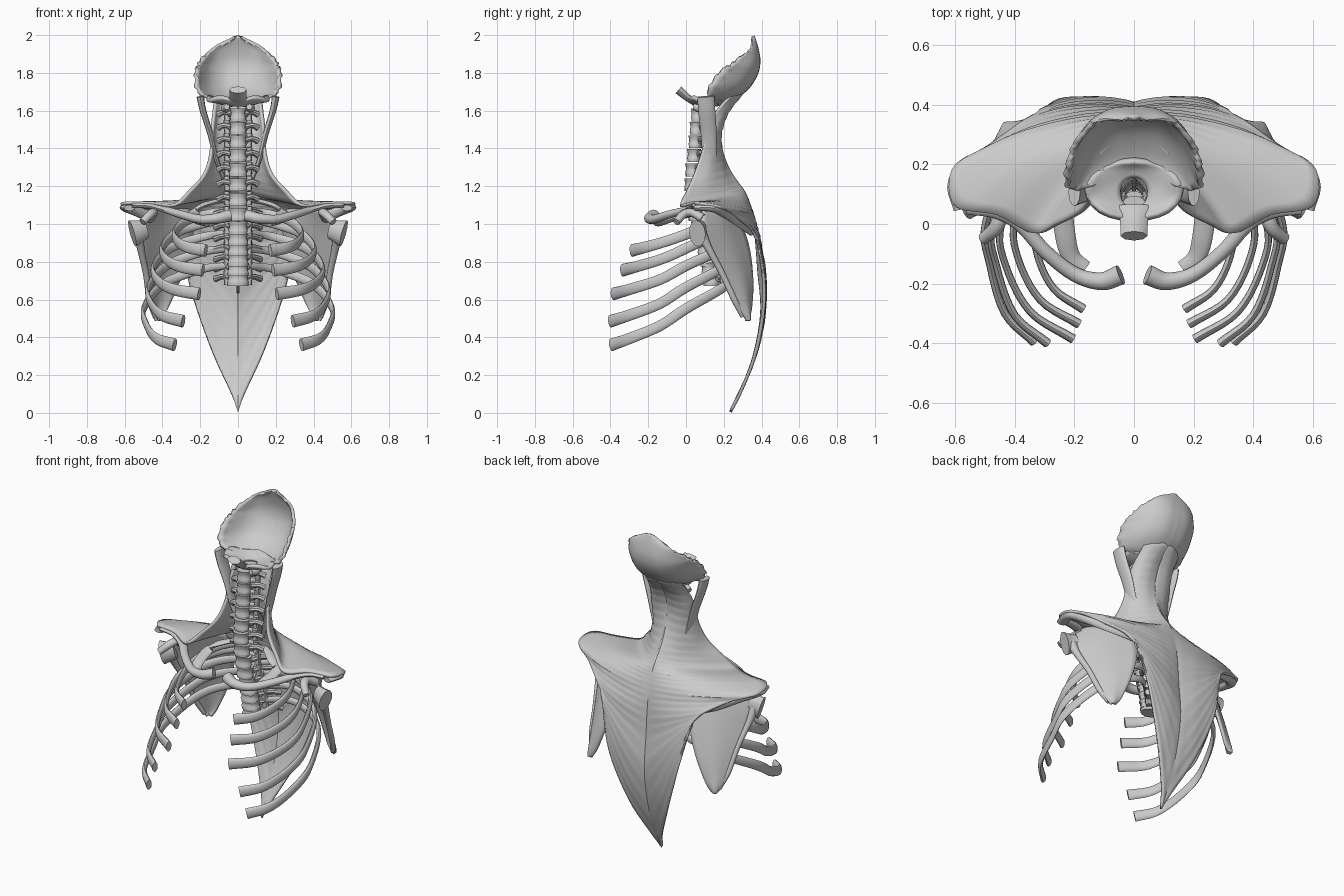
import bpy, bmesh, math, random
from mathutils import Vector as V

random.seed(4)


def spline(pts, steps):
    """Catmull-Rom samples through pts (tuples of any length)."""
    p = [V(q) for q in pts]
    p = [p[0] * 2 - p[1]] + p + [p[-1] * 2 - p[-2]]
    out = []
    for i in range(1, len(p) - 2):
        a, b, c, d = p[i - 1:i + 3]
        for k in range(steps):
            t = k / steps
            out.append(0.5 * (2 * b + (c - a) * t + (2 * a - 5 * b + 4 * c - d) * t * t
                              + (3 * b - a - 3 * c + d) * t ** 3))
    return out + [p[-2]]


def sweep(bm, pts, w, h, up=(0, 0, 1), n=12, steps=5):
    """Tube with an elliptical section; w, h are half sizes per control point."""
    w = w if isinstance(w, (list, tuple)) else [w] * len(pts)
    h = h if isinstance(h, (list, tuple)) else [h] * len(pts)
    path = spline(pts, steps)
    size = spline(list(zip(w, h)), steps)
    rings = []
    for i, p in enumerate(path):
        t = (path[min(i + 1, len(path) - 1)] - path[max(i - 1, 0)]).normalized()
        side = t.cross(V(up)).normalized()
        u = side.cross(t)
        a, b = size[i]
        rings.append([bm.verts.new(p + side * a * math.cos(2 * math.pi * k / n)
                                   + u * b * math.sin(2 * math.pi * k / n)) for k in range(n)])
    for r, s in zip(rings, rings[1:]):
        for k in range(n):
            bm.faces.new((r[k], r[(k + 1) % n], s[(k + 1) % n], s[k]))
    bm.faces.new(rings[0][::-1])
    bm.faces.new(rings[-1])


def sheet(bm, rows, nu=5, nv=5, tweak=None):
    """Smooth surface through rows of points; tweak(i, j, ni, nj, p) edits samples."""
    cols = [spline(c, nv) for c in zip(*rows)]
    grid = [spline(r, nu) for r in zip(*cols)]
    if tweak:
        for i, r in enumerate(grid):
            for j, p in enumerate(r):
                tweak(i, j, len(grid) - 1, len(r) - 1, p)
    g = [[bm.verts.new(p) for p in r] for r in grid]
    for r, s in zip(g, g[1:]):
        for j in range(len(r) - 1):
            bm.faces.new((r[j], r[j + 1], s[j + 1], s[j]))


def finish(name, bm, mirror=False, solid=0):
    bmesh.ops.remove_doubles(bm, verts=bm.verts, dist=1e-5)
    bmesh.ops.recalc_face_normals(bm, faces=bm.faces)
    me = bpy.data.meshes.new(name)
    bm.to_mesh(me)
    bm.free()
    ob = bpy.data.objects.new(name, me)
    bpy.context.collection.objects.link(ob)
    bpy.ops.object.select_all(action='DESELECT')
    ob.select_set(True)
    bpy.context.view_layer.objects.active = ob
    bpy.ops.object.shade_smooth_by_angle(angle=math.radians(40))
    if solid:
        m = ob.modifiers.new("thickness", 'SOLIDIFY')
        m.thickness, m.offset = solid, 0
    if mirror:
        ob.modifiers.new("mirror", 'MIRROR').merge_threshold = 0.002
    return ob


# Back muscle: midline y, z; outer edge x, y, z; backward and sideways bulge.
# The rows follow the fibres, so the lower ones fan up to the shoulder blade.
muscle = [(.30, 1.70, .12, .24, 1.69, .02, 0), (.215, 1.6, .13, .15, 1.58, .03, .02),
          (.18, 1.5, .14, .11, 1.48, .03, .03), (.185, 1.4, .145, .08, 1.37, .03, .03),
          (.22, 1.3, .18, .04, 1.26, .03, .03), (.27, 1.22, .26, 0, 1.17, .03, .01),
          (.30, 1.18, .34, -.03, 1.10, .05, 0), (.32, 1.14, .46, .03, 1.11, .06, 0),
          (.335, 1.10, .60, .06, 1.11, .065, 0), (.35, 1.05, .61, .18, 1.09, .05, 0),
          (.365, .98, .50, .25, 1.05, .04, 0), (.375, .89, .39, .33, .99, .03, 0),
          (.385, .75, .34, .36, .95, .025, 0), (.40, .52, .32, .375, .925, .03, 0),
          (.345, .25, .31, .38, .905, .055, .02), (.235, .005, .30, .385, .89, .088, .04)]
rows = []
for my, mz, ex, ey, ez, b, bx in muscle:
    rows.append([(ex * t + 4 * bx * (t - .1) * (1 - t) * (t > 0), my + (ey - my) * t + 4 * b * t * (1 - t),
                  mz + (ez - mz) * t) for t in (0, .12, .35, .68, 1)])


def fibres(i, j, ni, nj, p):
    p.y += .002 * (i % 3 - 1) * math.sin(math.pi * j / nj)


bm = bmesh.new()
sheet(bm, rows, 5, 6, fibres)
finish("back_muscle", bm, True, .016)

# Neck strap muscle
bm = bmesh.new()
sweep(bm, [(.2, .105, 1.675), (.185, .11, 1.6), (.148, .12, 1.48), (.11, .13, 1.33), (.04, .18, 1.15)],
      [.045, .045, .042, .036, .02], [.02, .017, .015, .012, .01], up=(1, 0, 0))
finish("neck_strap", bm, True)

# Rear skull shell: centre y, z, half width, side rise
skull = [(.17, 1.635, .14, .03), (.24, 1.66, .2, .03), (.32, 1.715, .228, .03), (.37, 1.79, .222, .03),
         (.385, 1.86, .2, 0), (.375, 1.93, .135, 0), (.355, 1.995, .02, -.01)]
rows = [[(s * hw, y - .18 * (s * hw / .225) ** 3, z + r * s * s) for s in (0, .35, .7, 1)]
        for y, z, hw, r in skull]


def jagged(i, j, ni, nj, p):
    if j == nj and i > 6:
        p.x += random.uniform(-.012, .004)
        p.z += random.uniform(-.008, .008)


bm = bmesh.new()
sheet(bm, rows, 4, 6, jagged)
finish("skull_shell", bm, True, .018)

# Skull base around the spinal opening, with the front block and joint knobs
bm = bmesh.new()
rows = []
for k in range(25):
    a = 2 * math.pi * k / 24
    c, s = math.cos(a), math.sin(a)
    rows.append([(.048 * c, .105 + .055 * s, 1.63), (.1 * c, .11 + .08 * s, 1.645),
                 (.165 * c, .115 + .1 * s, 1.665 + .01 * math.sin(5 * a))])
sheet(bm, rows, 3, 1)
finish("skull_base", bm, False, .02)
bm = bmesh.new()
sweep(bm, [(0, .06, 1.64), (0, .02, 1.66), (0, -.04, 1.71)], [.06, .048, .045], [.015, .018, .024], n=8)
for sx in (-1, 1):
    sweep(bm, [(sx * .06, .04, 1.62), (sx * .065, .08, 1.615), (sx * .06, .13, 1.63)],
          [.015, .025, .015], [.015, .025, .012])
finish("skull_front_block", bm)

# Spine
column = spline([(.06, 1.585), (.045, 1.4), (.03, 1.2), (.065, 1.0), (.11, .85), (.135, .715)], 13)
for i in range(14):
    y, z = column[i * 5]
    neck = i < 7
    r = .043 + .0012 * i
    bm = bmesh.new()
    # body with a waist, then the disc below
    sweep(bm, [(0, y, z - .026), (0, y, z), (0, y, z + .026)],
          [r, r * .86, r], [r * .8, r * .7, r * .8], up=(0, 1, 0), n=16, steps=3)
    sweep(bm, [(0, y, z - .042), (0, y, z - .024)], r * .93, r * .74, up=(0, 1, 0), n=16, steps=1)
    # arch and rear spine
    sweep(bm, [(-.035, y + .02, z), (-.046, y + .055, z), (0, y + .1, z - .01),
               (.046, y + .055, z), (.035, y + .02, z)], .009, .02, n=8)
    tail = .015 if neck else .12
    sweep(bm, [(0, y + .09, z - .01), (0, y + .1 + tail, z - .02 - tail * .45)], .009, [.02, .012], n=8, steps=2)
    # side wings and joint facets
    wing = .105 if neck else .12
    back = .03 if neck else .1
    for s in (-1, 1):
        sweep(bm, [(s * .035, y + .03, z), (s * .075, y + .03 + back * .5, z + .008),
                   (s * wing, y + .03 + back, z - .006)], [.018, .018, .018], [.014, .014, .018], n=8, steps=3)
        sweep(bm, [(s * .056, y + .06, z - .036), (s * .06, y + .055, z + .036)], .018, .014,
              up=(0, 1, 0), n=8, steps=2)
    finish("vertebra_%02d" % (i + 1), bm)

# Ribs: start y, start z, widest x, end x, y, z
ribs = [(.11, 1.13, .235, .165, -.15, 1.0), (.13, 1.07, .335, .17, -.285, .86),
        (.15, 1.02, .40, .185, -.335, .755), (.17, .95, .445, .205, -.385, .63),
        (.18, .87, .475, .29, -.40, .485), (.19, .78, .498, .335, -.395, .36)]
for i, (y, z, w, ex, ey, ez) in enumerate(ribs):
    d = z - ez
    back = y + (.02 if i == 0 else .09)
    bm = bmesh.new()
    sweep(bm, [(.05, y - .02, z), (w * .4, back, z - d * .05), (w * .8, back - .06, z - d * .24),
               (w, (back + ey) * .5 + .06, z - d * .54), (w * .97, ey * .35, z - d * .76),
               (ex + (w - ex) * .6, ey * .76, z - d * .92), (ex, ey, ez)],
          [.012, .013, .013, .012, .012, .013, .016] if i else [.014, .02, .03, .034, .034, .03, .028],
          [.018, .022, .026, .028, .028, .03, .034] if i else .013)
    finish("rib_%d" % (i + 1), bm, True)

# Collar bone
bm = bmesh.new()
sweep(bm, [(.045, -.17, 1.045), (.11, -.192, 1.03), (.2, -.168, 1.025), (.3, -.09, 1.05),
           (.38, 0, 1.075), (.46, .05, 1.095), (.56, .06, 1.1)],
      [.034, .03, .025, .024, .026, .032, .028], [.032, .028, .024, .022, .018, .016, .014])
finish("collar_bone", bm, True)

# Shoulder blade: z, inner x, y, outer x, y
blade = [(1.08, .26, .24, .45, .09), (.97, .24, .30, .52, .08), (.85, .26, .335, .51, .13),
         (.7, .31, .35, .48, .21), (.58, .36, .345, .465, .265), (.52, .39, .335, .45, .30),
         (.49, .415, .325, .43, .315)]
rows = [[(ax, ay, z), ((ax + bx) / 2 + .01, (ay + by) / 2 + .015, z), (bx, by, z)]
        for z, ax, ay, bx, by in blade]
bm = bmesh.new()
sheet(bm, rows, 5, 5)
finish("shoulder_blade", bm, True, .016)

# Blade's thick outer border, socket, hook and ridge ending in the shoulder tip
bm = bmesh.new()
sweep(bm, [(.44, .3, .51), (.468, .255, .6), (.488, .19, .74), (.515, .12, .87), (.525, .08, .95)],
      [.012, .016, .016, .02, .03], [.012, .016, .016, .02, .03], up=(0, 1, 0))
sweep(bm, [(.49, .085, .97), (.525, .07, .96), (.56, .06, .95)], [.03, .036, .045], [.05, .06, .072])
sweep(bm, [(.47, .09, 1.03), (.45, .03, 1.06), (.465, -.015, 1.05), (.505, -.05, 1.01)],
      [.03, .026, .024, .02], [.025, .022, .022, .02])
finish("shoulder_socket", bm, True)
bm = bmesh.new()
sweep(bm, [(.27, .345, .95), (.4, .29, 1.01), (.52, .205, 1.06), (.59, .14, 1.085), (.575, .05, 1.085)],
      [.014, .016, .025, .034, .03], [.012, .035, .028, .022, .016])
finish("shoulder_ridge", bm, True)
